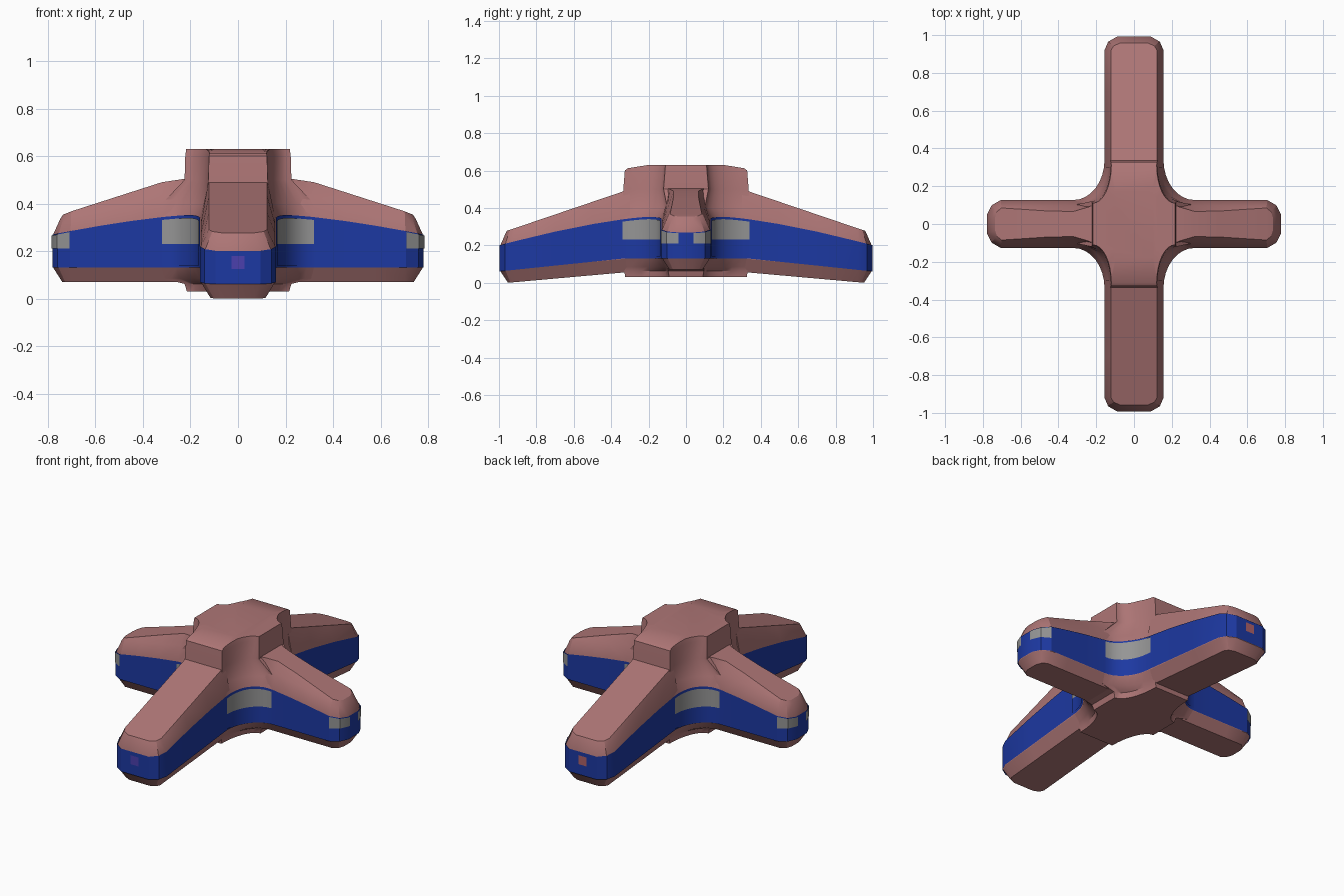
import bpy, bmesh, math

if "Cube" in bpy.data.objects:
    bpy.data.objects.remove(bpy.data.objects["Cube"])

def material(name, r, g, b):
    m = bpy.data.materials.new(name)
    m.diffuse_color = (r, g, b, 1)
    m.use_nodes = True
    m.node_tree.nodes["Principled BSDF"].inputs["Base Color"].default_value = m.diffuse_color
    return m

SHELL = material("rose_shell", .42, .18, .18)
BLUE = material("blue_lens", .012, .04, .36)
GREY = material("grey_lens", .30, .30, .30)
VIOLET = material("violet_lamp", .07, .05, .42)
RED = material("rose_lamp", .42, .12, .14)

def make(name, verts, faces, mat, closed=True):
    me = bpy.data.meshes.new(name)
    me.from_pydata(verts, [], faces)
    if closed:
        bm = bmesh.new()
        bm.from_mesh(me)
        bmesh.ops.recalc_face_normals(bm, faces=bm.faces)
        bm.to_mesh(me)
        bm.free()
    me.materials.append(mat)
    ob = bpy.data.objects.new(name, me)
    bpy.context.collection.objects.link(ob)
    bpy.ops.object.select_all(action='DESELECT')
    ob.select_set(True)
    bpy.context.view_layer.objects.active = ob
    bpy.ops.object.shade_smooth_by_angle(angle=math.radians(28))
    return ob

def side_faces(levels, n):
    return [(k*n + i, k*n + (i+1) % n, (k+1)*n + (i+1) % n, (k+1)*n + i)
            for k in range(levels - 1) for i in range(n)]

def lerp_table(u, table):
    if u <= table[0][0]:
        return table[0][1]
    for (a, p), (b, q) in zip(table, table[1:]):
        if u <= b:
            return p + (q - p) * (u - a) / (b - a)
    return table[-1][1]

# Heights of the lens band, shared by shell and lenses
def band_top(x, y):
    u, k = (abs(x), .176) if abs(x) > abs(y) else (abs(y), .208)
    return .352 - k * max(0, u - .2) ** 1.4

def band_low(x, y):
    return .13 if abs(x) > abs(y) else .13 - max(0, abs(y) - .33) * .104

# Arms: stacked rings that follow the arm plan
def arm(name, axis, sign, half, levels):
    w, L = half[0][1], half[-1][0]
    plan = half + [(u, -v) for u, v in reversed(half)]
    n, h = len(plan), len(half)
    verts = []
    for inset, zf in levels:
        for u, v in plan:
            i = inset(u)
            u2 = u - i * max(0, (u - L + .08) / .08)
            v2 = v * (w - i) / w
            z = zf(u2)
            verts.append((sign*u2, v2, z) if axis == 'x' else (v2, sign*u2, z))
    faces = side_faces(len(levels), n)
    for base in (0, (len(levels) - 1) * n):
        faces += [tuple(base + j for j in (i, i+1, n-2-i, n-1-i)) for i in range(h - 1)]
    make(name, verts, faces, SHELL)

def const(c):
    return lambda u: c

long_half = [(.30, .156), (.5, .156), (.7, .156), (.92, .156), (.965, .137), (.992, .09)]
long_levels = [
    (const(.04), lambda u: max(0, (.95 - u) * .089)),
    (const(0), lambda u: band_low(0, u)),
    (const(0), lambda u: band_top(0, u)),
    (const(.033), lambda u: .28 + (.95 - u) * .339)]

def ridge_z(u):
    return lerp_table(u, [(.2, .508), (.32, .49), (.70, .368), (.745, .35), (.78, .33)])

short_half = [(.20, .127), (.25, .127), (.32, .127), (.45, .127), (.58, .127),
              (.705, .127), (.755, .098), (.778, .05)]
short_levels = [
    (const(.038), const(.07)),
    (const(0), const(.13)),
    (const(0), lambda u: band_top(u, 0)),
    (const(.03), lambda u: ridge_z(u) - lerp_table(
        u, [(.2, .03), (.32, .06), (.55, .035), (.70, .012)])),
    (lambda u: lerp_table(u, [(.2, .02), (.25, .04), (.34, .066), (.70, .042)]), ridge_z)]

for s, tag in ((-1, "front"), (1, "back")):
    arm(tag + "_arm", 'y', s, long_half, long_levels)
for s, tag in ((-1, "left"), (1, "right")):
    arm(tag + "_arm", 'x', s, short_half, short_levels)

# Central hub with four concave corners
def corner(ax, ay, bx, by, seg=8):
    out = []
    for i in range(seg + 1):
        t = math.pi / 2 * i / seg
        out.append((ax - (ax - bx) * math.sin(t), by - (by - ay) * math.cos(t)))
    return out

QUADS = [(1, 1), (-1, 1), (-1, -1), (1, -1)]

def to_quadrant(pts, sx, sy):
    q = [(sx * x, sy * y) for x, y in pts]
    return q if sx * sy > 0 else q[::-1]

def crown(x, y):
    return .63 - .02 * max(0, (abs(y) - .2) / .125)

hub_levels = [
    ((.215, .09, .115, .325), const(.03)),
    ((.225, .095, .12, .33), const(.062)),
    ((.32, .097, .13, .34), const(.085)),
    ((.32, .127, .156, .34), const(.13)),
    ((.32, .127, .156, .34), None),
    ((.32, .10, .133, .34), const(.40)),
    ((.225, .12, .125, .335), const(.50)),
    ((.222, .112, .122, .327), const(.60)),
    ((.218, .11, .12, .31), None),
    ((.20, .10, .10, .2), const(.63))]
verts = []
for k, (dims, zf) in enumerate(hub_levels):
    for sx, sy in QUADS:
        for x, y in to_quadrant(corner(*dims), sx, sy):
            z = zf(0) if zf else (band_top(x, y) if k == 4 else crown(x, y))
            verts.append((x, y, z))
n = len(verts) // len(hub_levels)
last = (len(hub_levels) - 1) * n
make("hub", verts, side_faces(len(hub_levels), n)
     + [tuple(range(n)), tuple(range(last, last + n))], SHELL)

# Lenses: thin strips following the outline
def offset(pts, d):
    out = []
    for i, (x, y) in enumerate(pts):
        a, b = pts[max(0, i - 1)], pts[min(len(pts) - 1, i + 1)]
        dx, dy = b[0] - a[0], b[1] - a[1]
        l = math.hypot(dx, dy)
        out.append((x + dy / l * d, y - dx / l * d))
    return out

def strip(name, pts, lo, hi, mat, loop=False):
    n = len(pts)
    verts = [(x, y, lo(x, y)) for x, y in pts] + [(x, y, hi(x, y)) for x, y in pts]
    faces = [(i, (i+1) % n, n + (i+1) % n, n + i) for i in range(n if loop else n - 1)]
    make(name, verts, faces, mat, closed=False)

fillet = corner(.32, .131, .16, .34, 10)
x_tip = [(.782, .05), (.759, .101), (.708, .131)]
y_tip = [(.16, .92), (.141, .967), (.094, .996)]
outline = (x_tip + [(.58, .131), (.45, .131)] + fillet
           + [(.16, .5), (.16, .7)] + y_tip)
ring = [p for sx, sy in QUADS for p in to_quadrant(outline, sx, sy)]
strip("lens_band", ring, band_low, band_top, BLUE, loop=True)

for i, (sx, sy) in enumerate(QUADS):
    c = to_quadrant(offset(fillet, .005), sx, sy)
    strip(f"corner_light_{i}", c, lambda x, y: .23,
          lambda x, y: band_top(x, y) - .012, GREY)
    strip(f"corner_lens_{i}", c, lambda x, y: .14, lambda x, y: .23, BLUE)
    tip = to_quadrant(offset([(.782, .04)] + x_tip, .003), sx, sy)
    strip(f"end_light_{i}", tip, lambda x, y: .21,
          lambda x, y: band_top(x, y) - .004, GREY)

# Small square lamps on the long arm ends
for s, tag, mat in ((-1, "front", VIOLET), (1, "back", RED)):
    strip(tag + "_lamp", [(s * .028, s * 1.0), (-s * .028, s * 1.0)],
          lambda x, y: .125, lambda x, y: .18, mat)
